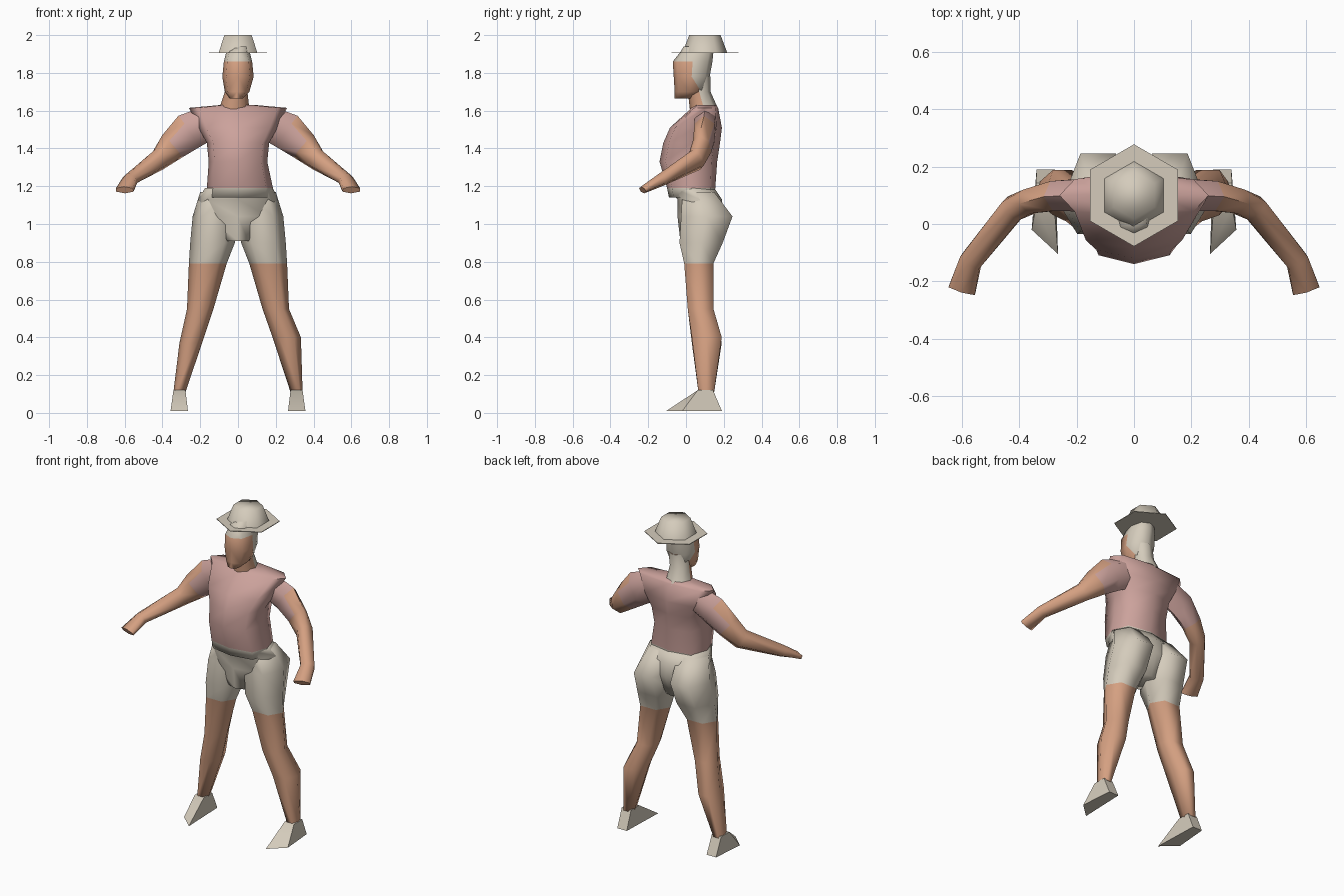
import bpy, bmesh, math
from mathutils import Vector

cube = bpy.data.objects.get("Cube")
if cube:
    bpy.data.objects.remove(cube)


def material(name, colour):
    m = bpy.data.materials.new(name)
    m.use_nodes = True
    m.diffuse_color = (*colour, 1)
    m.node_tree.nodes["Principled BSDF"].inputs["Base Color"].default_value = (*colour, 1)
    return m


beige = material("beige cloth", (0.66, 0.6, 0.5))
pink = material("pink shirt", (0.6, 0.36, 0.33))
skin = material("skin", (0.66, 0.35, 0.22))


def oval(centre, across, depth, sides, boxy=1.0, turn=0.0):
    """Ring of points around a centre; boxy below 1 squares the corners."""
    ring = []
    for i in range(sides):
        a = math.tau * i / sides + turn
        c, s = math.cos(a), math.sin(a)
        c, s = (math.copysign(abs(v) ** boxy, v) for v in (c, s))
        ring.append(Vector(centre) + Vector(across) * c + Vector(depth) * s)
    return ring


def level(cx, rx, front, back, z, sides, boxy=1.0, turn=0.0):
    """Horizontal ring given by its half width and its front and back."""
    return oval((cx, (front + back) / 2, z), (rx, 0, 0),
                (0, (back - front) / 2, 0), sides, boxy, turn)


def loft(name, rings, mats, rule=None, caps=True, triangles=False, angle=80):
    """Skin the rings and colour each face by the rule on its centre."""
    bm = bmesh.new()
    rows = [[bm.verts.new(p) for p in ring] for ring in rings]
    n = len(rows[0])
    for a, b in zip(rows, rows[1:]):
        for i in range(n):
            j = (i + 1) % n
            bm.faces.new((a[i], a[j], b[j], b[i]))
    if caps:
        bm.faces.new(rows[0])
        bm.faces.new(rows[-1])
    if triangles:
        bmesh.ops.triangulate(bm, faces=bm.faces[:])
    bmesh.ops.recalc_face_normals(bm, faces=bm.faces[:])
    for f in bm.faces:
        f.material_index = rule(f.calc_center_median()) if rule else 0
    mesh = bpy.data.meshes.new(name)
    bm.to_mesh(mesh)
    bm.free()
    for m in mats:
        mesh.materials.append(m)
    ob = bpy.data.objects.new(name, mesh)
    bpy.context.collection.objects.link(ob)
    bpy.ops.object.select_all(action="DESELECT")
    ob.select_set(True)
    bpy.context.view_layer.objects.active = ob
    bpy.ops.object.shade_smooth_by_angle(angle=math.radians(angle))
    return ob


# Shirt, with the waistband below it: centre x, half width, front, back, height
torso = [(0.01, 0.17, -0.09, 0.15, 1.14), (0.01, 0.175, -0.1, 0.155, 1.19),
         (0, 0.155, -0.14, 0.165, 1.33), (0, 0.165, -0.12, 0.18, 1.43),
         (0, 0.21, -0.085, 0.19, 1.51), (0, 0.26, 0.03, 0.17, 1.615),
         (0, 0.09, 0.05, 0.16, 1.63)]
loft("shirt", [level(*r, 8, 0.65) for r in torso], [beige, pink],
     lambda c: int(c.z > 1.18))

# Shorts seat between the legs
seat = [(0.005, 0.18, -0.09, 0.15, 1.19), (0, 0.21, -0.045, 0.19, 1.13),
        (0, 0.2, -0.045, 0.2, 1.04), (0, 0.07, -0.03, 0.15, 0.91)]
loft("shorts_seat", [level(*r, 8, 0.7) for r in seat], [beige])

# Legs, with shorts above the hem; the left calf bows outward
leg = [(0.1, 0.1, -0.03, 0.16, 1.17), (0.125, 0.115, -0.045, 0.265, 1.04),
       (0.135, 0.118, -0.05, 0.21, 0.9), (0.16, 0.1, -0.02, 0.155, 0.79),
       (0.2, 0.07, 0, 0.155, 0.55), (0.25, 0.06, 0.02, 0.2, 0.37),
       (0.31, 0.032, 0.06, 0.155, 0.11)]
left_calf = (0.258, 0.075, 0.02, 0.2, 0.4)
# Shoes: sole, then ankle
shoe = [Vector(p) for p in ((0.265, -0.105, 0.01), (0.357, -0.02, 0.01),
                            (0.34, 0.19, 0.01), (0.275, 0.19, 0.01))]
ankle = level(0.31, 0.045, 0.045, 0.16, 0.12, 4, 1, -3 * math.pi / 4)
# Arms: centre, half width, half height
arm = [(0.17, 0.1, 1.53, 0.065, 0.09), (0.26, 0.1, 1.49, 0.06, 0.1),
       (0.35, 0.085, 1.41, 0.05, 0.08), (0.42, 0.055, 1.34, 0.05, 0.06),
       (0.57, -0.13, 1.235, 0.045, 0.035), (0.6, -0.23, 1.18, 0.055, 0.02)]


def arm_rings():
    points = [Vector(a[:3]) for a in arm]
    rings = []
    for i, p in enumerate(points):
        along = (points[min(i + 1, len(arm) - 1)] - points[max(i - 1, 0)]).normalized()
        side = along.cross(Vector((0, 0, 1))).normalized()
        rings.append(oval(p, side * arm[i][3], side.cross(along) * arm[i][4], 6, 1, math.pi / 6))
    return rings


for side, s in (("left", 1), ("right", -1)):
    def flip(rings):
        return [[Vector((p.x * s, p.y, p.z)) for p in r] for r in rings]

    rows = leg[:5] + [left_calf if s > 0 else leg[5]] + leg[6:]
    loft(side + "_leg", flip([level(*r, 6, 0.9) for r in rows]), [beige, skin],
         lambda c: int(c.z < 0.79))
    loft(side + "_shoe", flip([shoe, ankle]), [beige], angle=50)
    loft(side + "_arm", flip(arm_rings()), [pink, skin],
         lambda c: int(abs(c.x) > 0.33))

# Neck, darker skin in front and hair behind
neck = [(-0.02, 0.08, 0.02, 0.17, 1.61), (-0.01, 0.06, 0.01, 0.13, 1.7),
        (0, 0.06, 0, 0.13, 1.78)]
loft("neck", [level(*r, 8) for r in neck], [beige, skin],
     lambda c: int(c.y < 0.08))

# Head: face wraps forward, with a wedge of hair cutting in at the sides
head = [(-0.01, 0.035, -0.06, 0.03, 1.665), (-0.005, 0.065, -0.06, 0.1, 1.7),
        (0, 0.083, -0.065, 0.125, 1.78), (0, 0.075, -0.07, 0.14, 1.86),
        (0, 0.062, -0.03, 0.145, 1.91), (0.02, 0.03, -0.012, 0.1, 1.94)]
loft("head", [level(*r, 8, 0.8) for r in head], [beige, skin],
     lambda c: int(c.z < 1.86 and c.y < 0.01 + abs(c.z - 1.78)), triangles=True)

# Six-sided hat: sloping crown and a thin flat brim
def hexagon(radius, z):
    return level(0, radius, 0.1 - radius, 0.1 + radius, z, 6, 1, math.pi / 2)


loft("hat_crown", [hexagon(0.118, 1.908), hexagon(0.083, 2)], [beige])
loft("hat_brim", [hexagon(0.178, 1.904), hexagon(0.178, 1.908)], [beige], angle=30)
